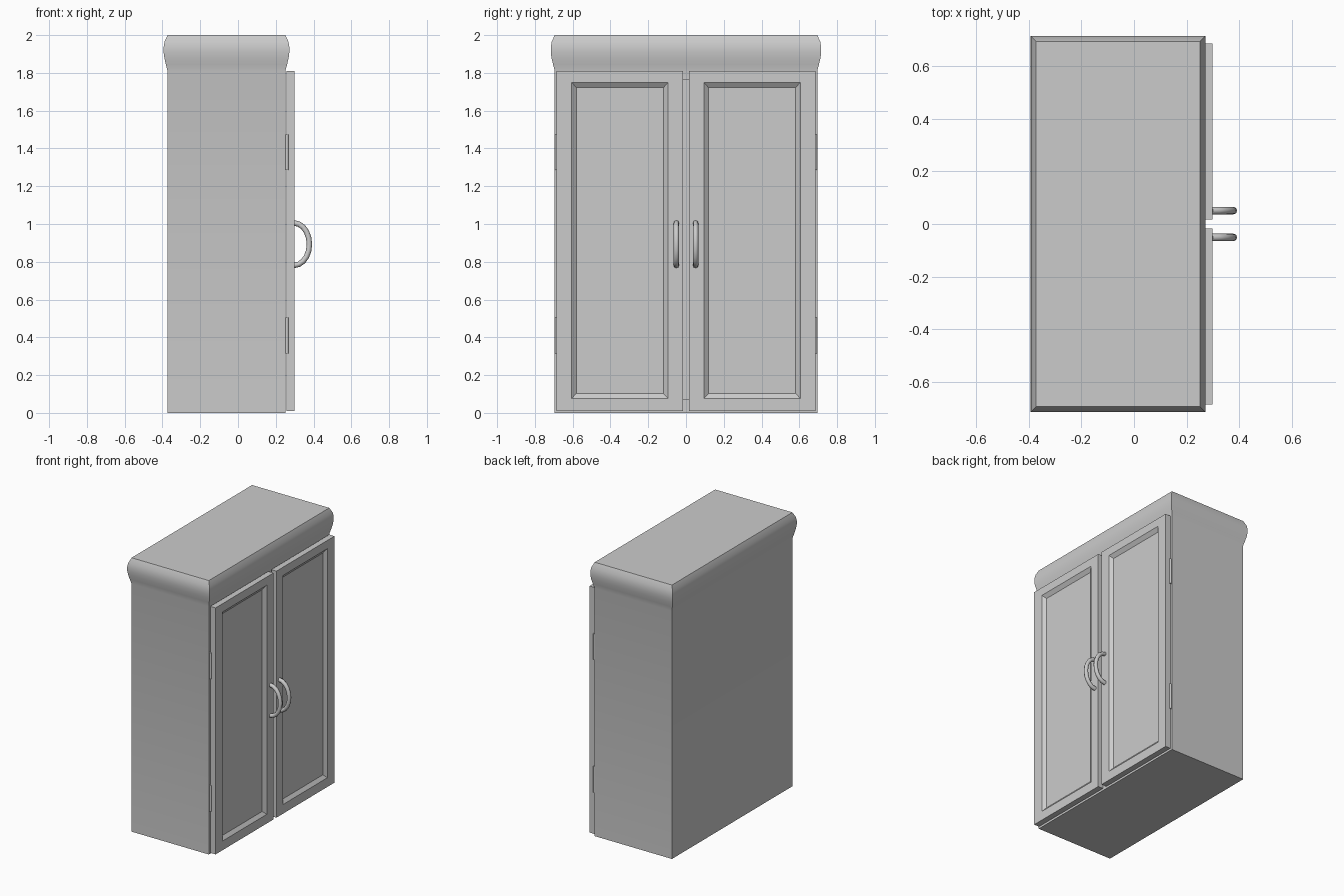
import bpy, bmesh, math

if "Cube" in bpy.data.objects:
    bpy.data.objects.remove(bpy.data.objects["Cube"])


def finish(name, bm, mirror=False, smooth=None):
    bmesh.ops.recalc_face_normals(bm, faces=bm.faces)
    me = bpy.data.meshes.new(name)
    bm.to_mesh(me)
    bm.free()
    ob = bpy.data.objects.new(name, me)
    bpy.context.collection.objects.link(ob)
    if smooth:
        bpy.context.view_layer.objects.active = ob
        ob.select_set(True)
        bpy.ops.object.shade_smooth_by_angle(angle=math.radians(smooth))
        ob.select_set(False)
    if mirror:
        mirror_y(ob)
    return ob


def mirror_y(ob):
    m = ob.modifiers.new("mirror", 'MIRROR')
    m.use_axis = (False, True, False)


def loft_box(rings):
    """Stack of rectangles (x0, x1, y0, y1, z), capped at both ends."""
    bm = bmesh.new()
    loops = [[bm.verts.new(p) for p in ((x0, y0, z), (x1, y0, z), (x1, y1, z), (x0, y1, z))]
             for x0, x1, y0, y1, z in rings]
    for a, b in zip(loops, loops[1:]):
        for i in range(4):
            j = (i + 1) % 4
            bm.faces.new((a[i], a[j], b[j], b[i]))
    bm.faces.new(loops[0][::-1])
    bm.faces.new(loops[-1])
    bm.normal_update()
    return bm


def inset_to(bm, face, x, y0, y1, z0, z1):
    """Inset a +x face so its inner rectangle lands on the given bounds."""
    bmesh.ops.inset_individual(bm, faces=[face], thickness=0.005)
    c = face.calc_center_median()
    for v in face.verts:
        v.co = (x, y0 if v.co.y < c.y else y1, z0 if v.co.z < c.z else z1)
    face.normal_update()


def front_face(bm):
    return max((f for f in bm.faces if f.normal.x > 0.99), key=lambda f: f.calc_area())


# Carcass with bulging crown moulding and a hollow interior
profile = [(0, 0), (0, 1.81), (0.009, 1.845), (0.017, 1.88), (0.021, 1.91),
           (0.021, 1.935), (0.016, 1.965), (0.0, 2.0)]
bm = loft_box([(-0.373 - o, 0.251 + o, -0.695 - o, 0.695 + o, z) for o, z in profile])
f = front_face(bm)
inset_to(bm, f, 0.251, -0.63, 0.63, 0.07, 1.762)
inset_to(bm, f, -0.32, -0.63, 0.63, 0.07, 1.762)
finish("cabinet_body", bm, smooth=30)

# Doors with recessed bevelled panels
bm = loft_box([(0.257, 0.299, 0.017, 0.686, z) for z in (0.01, 1.81)])
f = front_face(bm)
inset_to(bm, f, 0.299, 0.095, 0.605, 0.077, 1.75)
inset_to(bm, f, 0.279, 0.119, 0.581, 0.102, 1.722)
finish("doors", bm, mirror=True)

# Hinge barrels
for label, z in (("lower", 0.41), ("upper", 1.38)):
    bm = bmesh.new()
    bmesh.ops.create_cone(bm, cap_ends=True, segments=12, radius1=0.008, radius2=0.008, depth=0.19)
    bmesh.ops.translate(bm, verts=bm.verts, vec=(0.259, 0.687, z))
    finish(label + "_hinges", bm, mirror=True, smooth=40)

# Bow handles: half-ellipse tube standing off each door
cu = bpy.data.curves.new("handles", 'CURVE')
cu.dimensions = '3D'
cu.bevel_depth = 0.0145
cu.bevel_resolution = 2
cu.use_fill_caps = True
n = 10
sp = cu.splines.new('POLY')
sp.points.add(n)
for i, p in enumerate(sp.points):
    a = math.pi * (i / n - 0.5)
    p.co = (0.297 + 0.081 * math.cos(a), 0.051, 0.893 + 0.112 * math.sin(a), 1)
ob = bpy.data.objects.new("handles", cu)
bpy.context.collection.objects.link(ob)
mirror_y(ob)
